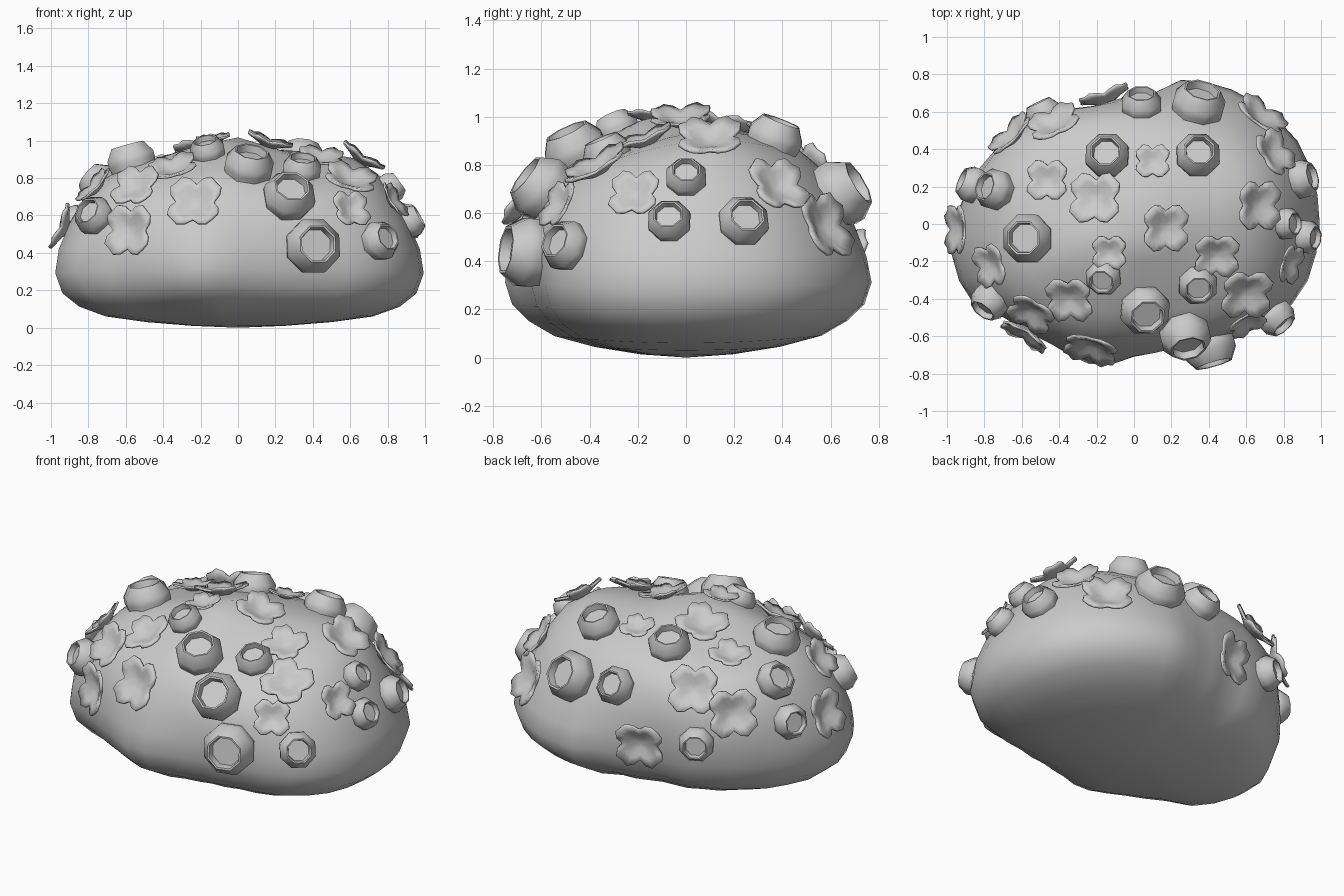
import bpy, bmesh
from math import sin, cos, pi, atan2, hypot, exp
from mathutils import Vector, Matrix
from mathutils.bvhtree import BVHTree

if "Cube" in bpy.data.objects:
    bpy.data.objects.remove(bpy.data.objects["Cube"])

# Plan outline of the boulder at its widest level, and its side profile (scale, z)
OUTLINE = [(1.0, 0), (.98, .2), (.91, .4), (.76, .58), (.55, .71), (.3, .785), (.1, .70),
           (-.2, .61), (-.48, .56), (-.72, .40), (-.88, .21), (-.98, 0), (-.98, -.2),
           (-.89, -.41), (-.63, -.53), (-.43, -.65), (-.2, -.77), (0, -.71), (.2, -.66),
           (.42, -.62), (.75, -.52), (.92, -.35)]
PROFILE = [(.25, .01), (.5, .03), (.72, .06), (.87, .11), (.96, .18), (1, .29), (.985, .42),
           (.93, .56), (.86, .68), (.77, .785), (.65, .86), (.48, .915), (.26, .965)]
# Broad bumps and dips on the crown: x, y, spread, height
BUMPS = [(.66, .12, .2, .05), (-.33, .2, .2, -.05), (.32, -.38, .2, -.08),
         (-.36, -.42, .14, -.05), (-.08, -.1, .15, .04), (.2, .02, .12, -.02)]
polar = sorted((atan2(y, x) % (2 * pi), hypot(x, y)) for x, y in OUTLINE)


def outline_radius(a):
    a %= 2 * pi
    ring = polar + [(2 * pi, polar[0][1])]
    for (a0, r0), (a1, r1) in zip(ring, ring[1:]):
        if a0 <= a <= a1:
            t = (a - a0) / (a1 - a0)
            t = t * t * (3 - 2 * t)
            return r0 + (r1 - r0) * t
    return polar[0][1]


def upper_radius(a):
    # softer superellipse for the upper body
    return (abs(cos(a) / .97) ** 2.4 + abs(sin(a) / .74) ** 2.4) ** (-1 / 2.4)


def finish(bm, name):
    bmesh.ops.recalc_face_normals(bm, faces=bm.faces)
    me = bpy.data.meshes.new(name)
    bm.to_mesh(me)
    ob = bpy.data.objects.new(name, me)
    bpy.context.collection.objects.link(ob)
    return ob


def smooth(ob, angle):
    bpy.ops.object.select_all(action='DESELECT')
    ob.select_set(True)
    bpy.context.view_layer.objects.active = ob
    bpy.ops.object.shade_smooth_by_angle(angle=angle)


def bridge(bm, r0, r1):
    n = len(r0)
    for i in range(n):
        bm.faces.new((r0[i], r0[(i + 1) % n], r1[(i + 1) % n], r1[i]))


def fan(bm, ring, co):
    c = bm.verts.new(co)
    for i in range(len(ring)):
        bm.faces.new((ring[i], ring[(i + 1) % len(ring)], c))


# Boulder
N = 40
bm = bmesh.new()
rings = []
for s, z in PROFILE:
    w = min(1, max(0, (z - .3) / .45))
    ring = []
    for i in range(N):
        a = 2 * pi * i / N
        r = s * (outline_radius(a) * (1 - w) + upper_radius(a) * w)
        ring.append(bm.verts.new((r * cos(a), r * sin(a), z)))
    rings.append(ring)
for r0, r1 in zip(rings, rings[1:]):
    bridge(bm, r0, r1)
fan(bm, rings[0], (0, 0, 0))
fan(bm, rings[-1], (0, -.05, 1.0))
bmesh.ops.smooth_vert(bm, verts=[v for r in rings[3:] for v in r], factor=.3,
                      use_axis_x=True, use_axis_y=True, use_axis_z=True)
for v in bm.verts:
    x, y, z = v.co
    crown = min(1, max(0, (z - .55) / .2))
    under = min(1, max(0, (.4 - z) / .3))
    v.co.z += crown * sum(h * exp(-((x - bx) ** 2 + (y - by) ** 2) / (2 * s * s))
                          for bx, by, s, h in BUMPS)
    v.co.z += under * .055 * (y / .75) ** 2
bm.normal_update()
boulder = finish(bm, "boulder")
smooth(boulder, pi / 3)
me = boulder.data
tree = BVHTree.FromPolygons([v.co for v in me.vertices], [p.vertices for p in me.polygons])


def surface_matrix(x, y, z):
    # point on the boulder with local z along the surface normal
    if z is None:
        p, n, _, _ = tree.ray_cast(Vector((x, y, 2)), Vector((0, 0, -1)))
    else:
        p, n, _, _ = tree.find_nearest(Vector((x, y, z)))
    up = Vector((0, 1, 0)) if abs(n.z) > .75 else Vector((0, 0, 1))
    xa = up.cross(n).normalized()
    ya = n.cross(xa)
    return Matrix.Translation(p) @ Matrix((xa, ya, n)).transposed().to_4x4()


# Barnacle cups: x, y, z, radius
CUPS = [(-.56, -.08, .86, .14), (-.76, -.40, .59, .11), (.05, -.44, .82, .14),
        (.27, -.58, .69, .145), (.39, -.62, .43, .155), (-.16, -.28, None, .10),
        (.34, -.32, None, .11), (.75, -.49, .46, .11), (.82, 0, .75, .09),
        (.93, -.07, .57, .095), (.86, .23, .55, .11), (-.14, .36, None, .125),
        (.34, .36, None, .125), (.04, .60, .68, .115), (.34, .62, .67, .15),
        (-.73, .18, .76, .115), (-.87, .21, .56, .105), (-.47, .56, .46, .105)]
CUP_PROFILE = [(.85, -.4), (.98, .1), (.98, .35), (.68, .8), (.61, .79), (.56, .5)]
for k, (x, y, z, r) in enumerate(CUPS):
    bm = bmesh.new()
    rr = [[bm.verts.new((r * q * cos(pi * (i + .5) / 4), r * q * sin(pi * (i + .5) / 4), r * h))
           for i in range(8)] for q, h in CUP_PROFILE]
    for r0, r1 in zip(rr, rr[1:]):
        bridge(bm, r0, r1)
    bm.faces.new(rr[0])
    bm.faces.new(rr[-1])
    ob = finish(bm, f"barnacle_cup_{k + 1}")
    ob.matrix_world = surface_matrix(x, y, z)
    smooth(ob, .9)

# Four-petal flowers: x, y, z, half width
FLOWERS = [(-.2, .13, None, .12), (.16, -.02, None, .11), (.1, .33, None, .08),
           (-.46, .23, None, .095), (-.13, -.15, None, .08), (.44, -.16, None, .105),
           (.65, .1, None, .115), (-.34, -.39, None, .11), (-.55, -.48, .76, .11),
           (-.22, -.62, .65, .125), (-.58, -.59, .52, .12), (-.76, -.22, .75, .10),
           (-.92, -.03, .53, .115), (-.41, .50, .74, .12), (-.62, .44, .64, .12),
           (-.14, .63, .41, .12), (.67, .56, .54, .125), (.73, .37, .70, .11),
           (.60, -.37, .79, .12), (.60, -.52, .63, .09), (.85, -.22, .69, .09)]
# one petal from notch to notch, radius factors and lift
PETAL = [.82, 1.1, 1.27, 1.22, 1.27, 1.1]
LIFT = [.26, .36, .44, .38, .44, .36]
for k, (x, y, z, r) in enumerate(FLOWERS):
    bm = bmesh.new()
    flower_rings = []
    for f, lf in ((.3, .15), (.65, .65), (1, 1)):
        ring = []
        for i in range(24):
            a = 2 * pi * i / 24
            q = r * f * PETAL[i % 6]
            ring.append(bm.verts.new((q * cos(a), q * sin(a), .06 * r + r * LIFT[i % 6] * lf)))
        flower_rings.append(ring)
    for r0, r1 in zip(flower_rings, flower_rings[1:]):
        bridge(bm, r0, r1)
    fan(bm, flower_rings[0], (0, 0, .04 * r))
    ob = finish(bm, f"flower_{k + 1}")
    ob.matrix_world = surface_matrix(x, y, z)
    smooth(ob, .8)
    mod = ob.modifiers.new("thickness", 'SOLIDIFY')
    mod.thickness = .12 * r
    mod.offset = -1 if ob.data.polygons[-1].normal.z > 0 else 1
